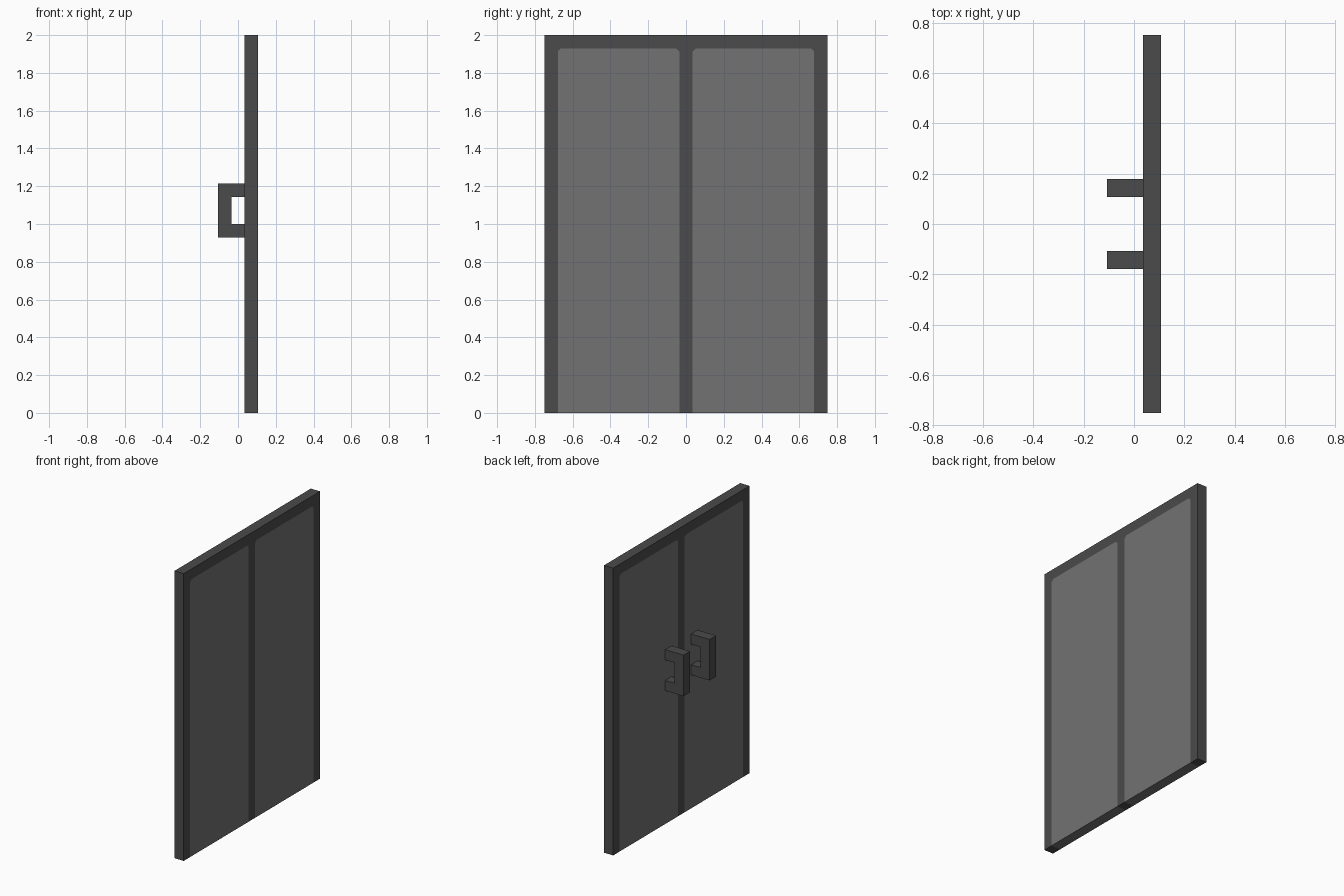
import bpy, bmesh

if "Cube" in bpy.data.objects:
    bpy.data.objects.remove(bpy.data.objects["Cube"])

U = 1 / 14          # module of the design
C = 0.22            # small chamfer on upper panel corners, in modules


def material(name, v):
    m = bpy.data.materials.new(name)
    m.diffuse_color = (v, v, v, 1)
    m.use_nodes = True
    m.node_tree.nodes["Principled BSDF"].inputs["Base Color"].default_value = m.diffuse_color
    return m


frame_mat = material("dark grey", 0.07)
panel_mat = material("mid grey", 0.17)


def finish(name, bm, mats):
    bmesh.ops.recalc_face_normals(bm, faces=bm.faces)
    me = bpy.data.meshes.new(name)
    bm.to_mesh(me)
    bm.free()
    for m in mats:
        me.materials.append(m)
    ob = bpy.data.objects.new(name, me)
    bpy.context.collection.objects.link(ob)
    return ob


def extrude(bm, vec):
    # solidify flat faces, leaving walls only along the outer boundary
    r = bmesh.ops.extrude_face_region(bm, geom=bm.faces[:], use_keep_orig=True)
    vs = [g for g in r["geom"] if isinstance(g, bmesh.types.BMVert)]
    bmesh.ops.translate(bm, verts=vs, vec=vec)


# double door: comb-shaped frame with two flush panels sharing its edges
def panel_outline(a, b):
    return [(a, 0), (a, 27 - C), (a + C, 27), (b - C, 27), (b, 27 - C), (b, 0)]


left, right = panel_outline(-9.5, -0.5), panel_outline(0.5, 9.5)
frame = [(-10.5, 0)] + left + right + [(10.5, 0), (10.5, 28), (-10.5, 28)]
bm = bmesh.new()
cache = {}
for outline, idx in ((frame, 0), (left, 1), (right, 1)):
    vs = []
    for p in outline:
        if p not in cache:
            cache[p] = bm.verts.new((0.5 * U, p[0] * U, p[1] * U))
        vs.append(cache[p])
    bm.faces.new(vs).material_index = idx
extrude(bm, (U, 0, 0))
# threshold faces under the panels take the panel colour, other walls the frame colour
for f in bm.faces:
    xs = [v.co.x for v in f.verts]
    if max(xs) - min(xs) > U / 2:
        c = f.calc_center_median()
        under_panel = c.z < 0.001 and 0.5 * U < abs(c.y) < 9.5 * U
        f.material_index = 1 if under_panel else 0
finish("double_door", bm, [frame_mat, panel_mat])

# bracket handles, one on each leaf
profile = [(0.5, 13), (-1.5, 13), (-1.5, 17), (0.5, 17),
           (0.5, 16), (-0.5, 16), (-0.5, 14), (0.5, 14)]
for name, y in (("left_handle", -2.5), ("right_handle", 1.5)):
    bm = bmesh.new()
    bm.faces.new([bm.verts.new((x * U, y * U, z * U)) for x, z in profile])
    extrude(bm, (0, U, 0))
    finish(name, bm, [frame_mat])
